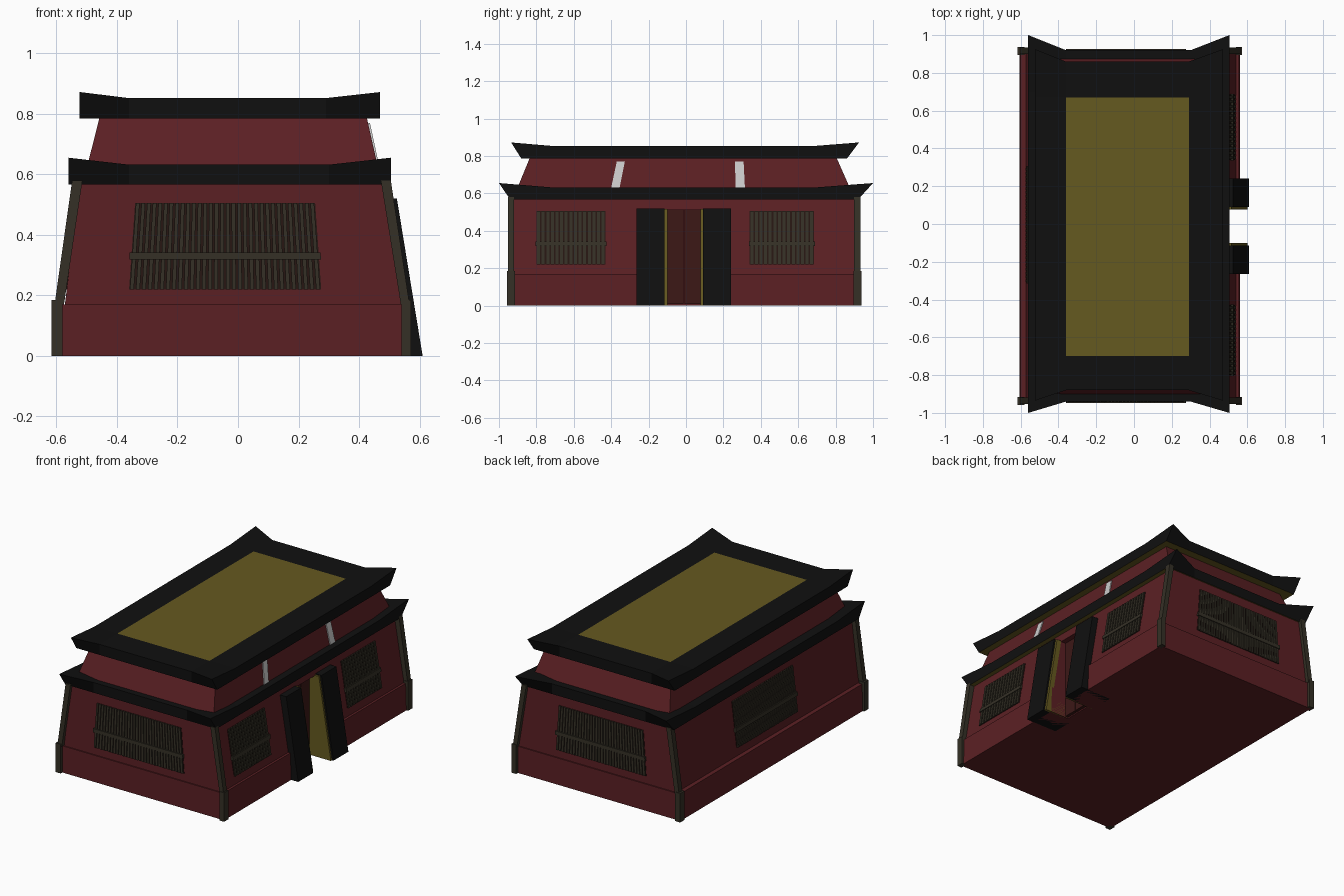
import bpy, bmesh
from mathutils import Vector as V

if "Cube" in bpy.data.objects:
    bpy.data.objects.remove(bpy.data.objects["Cube"])


def mat(name, r, g, b):
    m = bpy.data.materials.new(name)
    m.diffuse_color = (r, g, b, 1)
    m.use_nodes = True
    m.node_tree.nodes["Principled BSDF"].inputs["Base Color"].default_value = m.diffuse_color
    return m


RED = mat("wall_red", 0.105, 0.014, 0.017)
DOOR = mat("door_red", 0.045, 0.009, 0.008)
BLACK = mat("roof_black", 0.005, 0.005, 0.005)
GOLD = mat("gold", 0.13, 0.10, 0.014)
POST = mat("post_olive", 0.035, 0.03, 0.019)
DARK = mat("window_back", 0.02, 0.008, 0.006)
WHITE = mat("stripe_white", 0.7, 0.7, 0.7)


def finish(name, bm, *mats):
    bmesh.ops.recalc_face_normals(bm, faces=bm.faces[:])
    me = bpy.data.meshes.new(name)
    bm.to_mesh(me)
    bm.free()
    ob = bpy.data.objects.new(name, me)
    for m in mats:
        me.materials.append(m)
    bpy.context.collection.objects.link(ob)
    return ob


def prism(bm, quad, off, mi=0):
    """Extrude four points along an offset."""
    a = [bm.verts.new(p) for p in quad]
    b = [bm.verts.new(V(p) + V(off)) for p in quad]
    fs = [bm.faces.new(a), bm.faces.new(b[::-1])]
    for i in range(4):
        j = (i + 1) % 4
        fs.append(bm.faces.new((a[i], b[i], b[j], a[j])))
    for f in fs:
        f.material_index = mi


def frustum(name, z0, r0, z1, r1, m):
    """Block between two rectangles (x0, x1, y0, y1)."""
    bm = bmesh.new()
    lo, hi = [[bm.verts.new((x, y, z)) for x, y in
               ((r[0], r[2]), (r[1], r[2]), (r[1], r[3]), (r[0], r[3]))]
              for z, r in ((z0, r0), (z1, r1))]
    bm.faces.new(lo)
    bm.faces.new(hi)
    for i in range(4):
        j = (i + 1) % 4
        bm.faces.new((lo[i], lo[j], hi[j], hi[i]))
    return finish(name, bm, m)


def roof(name, x, y, tip, bx, by, z0, z1, ztip, centre):
    """Eave slab with lifted corners that flare along y."""
    bm = bmesh.new()
    xs = (x[0], bx[0], bx[1], x[1])
    ys = (y[0], by[0], by[1], y[1])
    top, bot = {}, {}
    for i in range(4):
        for j in range(4):
            corner = i in (0, 3) and j in (0, 3)
            yy = tip[0 if j == 0 else 1] if corner else ys[j]
            top[i, j] = bm.verts.new((xs[i], yy, ztip if corner else z1))
            bot[i, j] = bm.verts.new((xs[i], ys[j], z0))
    for i in range(3):
        for j in range(3):
            c = [(i, j), (i + 1, j), (i + 1, j + 1), (i, j + 1)]
            f = bm.faces.new([top[k] for k in c])
            f.material_index = 1 if centre and i == j == 1 else 0
            bm.faces.new([bot[k] for k in c[::-1]]).material_index = 1
    ring = [(0, 0), (1, 0), (2, 0), (3, 0), (3, 1), (3, 2),
            (3, 3), (2, 3), (1, 3), (0, 3), (0, 2), (0, 1)]
    for a, b in zip(ring, ring[1:] + ring[:1]):
        bm.faces.new((bot[a], bot[b], top[b], top[a]))
    finish(name, bm, BLACK, GOLD)


# base plinth and leaning wall, with a doorway cut in the right side
base = frustum("base", 0, (-0.605, 0.56, -0.94, 0.92), 0.17, (-0.6, 0.555, -0.94, 0.92), RED)
wall = frustum("wall", 0.17, (-0.572, 0.54, -0.933, 0.913), 0.58, (-0.522, 0.472, -0.933, 0.913), RED)
cutter = frustum("doorway_cutter", -0.1, (0.43, 0.8, -0.10, 0.08), 0.51, (0.43, 0.8, -0.10, 0.08), RED)
cutter.hide_render = True
cutter.hide_viewport = True
for ob in (base, wall):
    mod = ob.modifiers.new("doorway", 'BOOLEAN')
    mod.operation = 'DIFFERENCE'
    mod.solver = 'EXACT'
    mod.object = cutter

# double door
for y0, y1 in ((-0.10, -0.013), (-0.007, 0.08)):
    frustum("door_leaf", 0.008, (0.42, 0.45, y0, y1), 0.51, (0.42, 0.45, y0, y1), DOOR)

# leaning door columns with gold inner strips
for y0, y1, g0, g1 in ((-0.265, -0.115, -0.115, -0.10), (0.09, 0.24, 0.078, 0.09)):
    frustum("door_column", 0, (0.39, 0.61, y0, y1), 0.52, (0.39, 0.525, y0, y1), BLACK)
    frustum("door_strip", 0, (0.39, 0.60, g0, g1), 0.515, (0.39, 0.515, g0, g1), GOLD)

# corner posts: upright foot and leaning shaft
for y0, y1 in ((-0.957, -0.915), (0.895, 0.938)):
    for foot, lo, hi in (((-0.616, -0.58), (-0.606, -0.575), (-0.548, -0.514)),
                         ((0.54, 0.572), (0.538, 0.567), (0.472, 0.505))):
        frustum("post_foot", 0, (*foot, y0, y1), 0.185, (*foot, y0, y1), POST)
        frustum("post_shaft", 0.17, (*lo, y0 + .004, y1 - .004), 0.58, (*hi, y0 + .004, y1 - .004), POST)


# barred windows
def window(name, point, n, out):
    """point(t, z) gives a spot on the wall for t in 0..1."""
    bm = bmesh.new()

    def bar(t0, t1, z0, z1, d, mi):
        prism(bm, [point(t0, z0), point(t1, z0), point(t1, z1), point(t0, z1)], V(out) * d, mi)
    bar(0, 1, 0.22, 0.505, 0.003, 1)
    for i in range(n):
        bar((i + 0.15) / n, (i + 0.8) / n, 0.22, 0.505, 0.009, 0)
    bar(-0.01, 1.01, 0.318, 0.342, 0.014, 0)
    finish(name, bm, POST, DARK)


def end_point(y):
    def p(t, z):
        k = (z - 0.22) / 0.285
        a, b = -0.36 + 0.02 * k, 0.275 - 0.02 * k
        return (a + (b - a) * t, y, z)
    return p


def side_point(x0, x1, y0, y1):
    return lambda t, z: (x0 + (x1 - x0) * (z - 0.17) / 0.41, y0 + (y1 - y0) * t, z)


window("front_window", end_point(-0.933), 32, (0, -1, 0))
window("back_window", end_point(0.913), 32, (0, 1, 0))
window("left_window", side_point(-0.572, -0.522, -0.31, 0.30), 30, (-1, 0, 0))
window("right_window_a", side_point(0.54, 0.472, -0.80, -0.43), 15, (1, 0, 0))
window("right_window_b", side_point(0.54, 0.472, 0.34, 0.685), 14, (1, 0, 0))

# lower roof, upper storey, upper roof
roof("lower_roof", (-0.56, 0.505), (-0.94, 0.92), (-1.0, 1.0), (-0.36, 0.30), (-0.72, 0.70),
     0.567, 0.632, 0.655, False)
frustum("upper_wall", 0.62, (-0.5, 0.463, -0.905, 0.88), 0.79, (-0.457, 0.425, -0.835, 0.805), RED)
roof("upper_roof", (-0.523, 0.47), (-0.88, 0.86), (-0.935, 0.925), (-0.36, 0.29), (-0.70, 0.67),
     0.785, 0.852, 0.872, True)

# pale slanted stripes on the right of the upper storey
for b, t in (((-0.40, -0.355), (-0.37, -0.327)), ((0.265, 0.315), (0.262, 0.308))):
    bm = bmesh.new()
    prism(bm, [(0.45, b[0], 0.63), (0.45, b[1], 0.63), (0.42, t[1], 0.77), (0.42, t[0], 0.77)],
          (0.016, 0, 0))
    finish("stripe", bm, WHITE)
